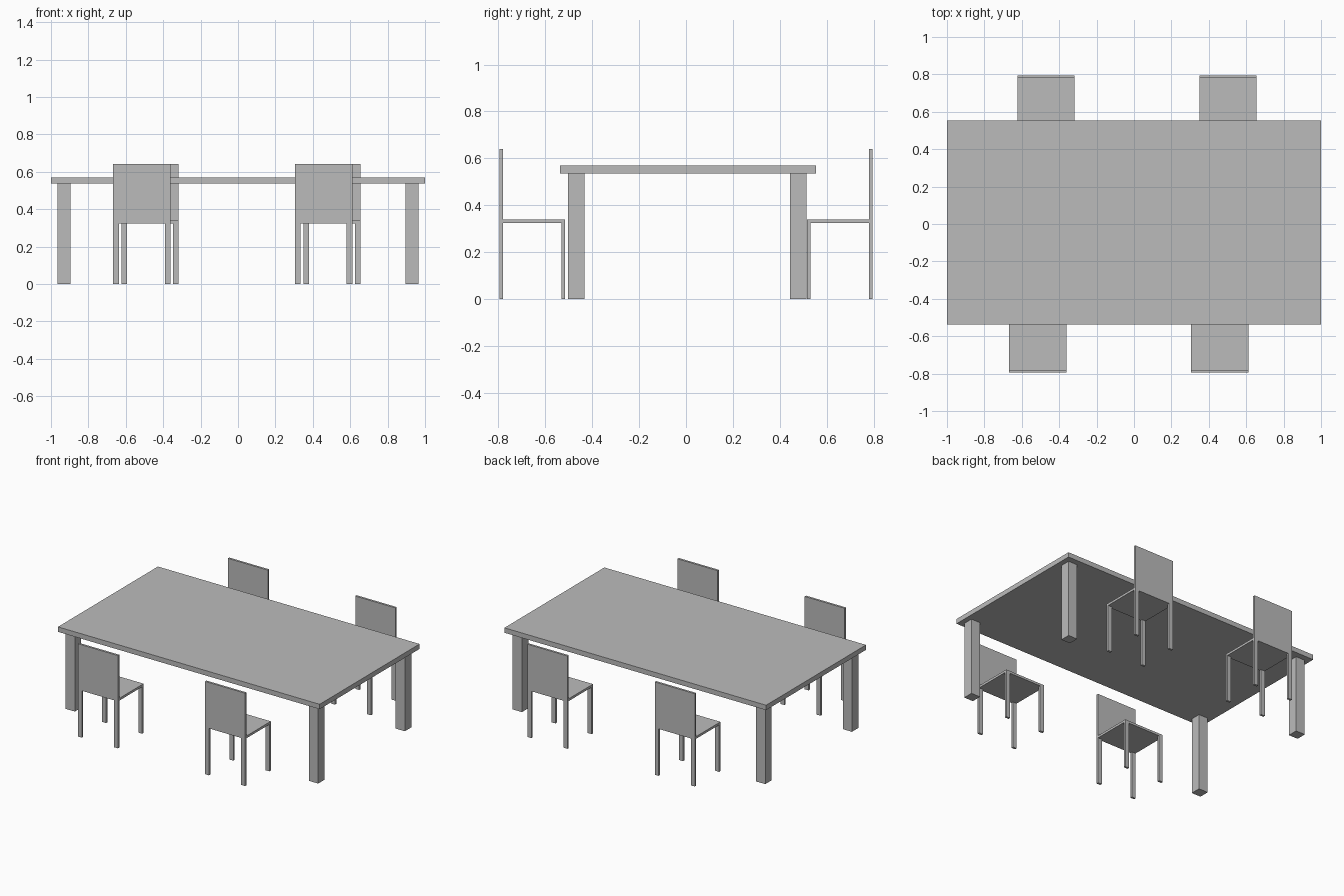
import bpy
from mathutils import Vector

cube = bpy.data.objects.get("Cube")
if cube:
    bpy.data.objects.remove(cube, do_unlink=True)

grey = bpy.data.materials.new("plain_grey")
grey.use_nodes = True
grey.diffuse_color = (0.5, 0.5, 0.5, 1)
grey.node_tree.nodes["Principled BSDF"].inputs["Base Color"].default_value = (0.5, 0.5, 0.5, 1)


def box(name, xs, ys, zs):
    """Box spanning the given (min, max) ranges."""
    low, high = (Vector(c) for c in zip(xs, ys, zs))
    bpy.ops.mesh.primitive_cube_add(size=1)
    ob = bpy.context.object
    ob.name = name
    for v in ob.data.vertices:
        v.co = (low + high) / 2 + v.co * (high - low)
    ob.data.materials.append(grey)


# Table
TOP_UNDERSIDE = 0.536
box("table_top", (-1, 1), (-0.537, 0.554), (TOP_UNDERSIDE, 0.57))
for side, x in (("right", -0.965), ("left", 0.895)):
    for end, y in (("front", -0.503), ("back", 0.443)):
        box(f"table_leg_{end}_{side}", (x, x + 0.07), (y, y + 0.07), (0, TOP_UNDERSIDE))

# Chairs: outer edge is the backrest, inner edge faces the table
WIDTH, LEG, THICK = 0.306, 0.03, 0.015
OUTER, INNER = 0.795, 0.515
SEAT_LOW, SEAT_HIGH, BACK_TOP = 0.324, 0.34, 0.641


def chair(label, x, facing):
    def ys(a, b):
        return tuple(sorted((a * facing, b * facing)))

    across = (x, x + WIDTH)
    box(f"{label}_seat", across, ys(INNER, OUTER - THICK), (SEAT_LOW, SEAT_HIGH))
    box(f"{label}_backrest", across, ys(OUTER - THICK, OUTER), (SEAT_LOW, BACK_TOP))
    for side, lx in (("a", x), ("b", x + WIDTH - LEG)):
        for end, y in (("inner", INNER), ("outer", OUTER - THICK)):
            box(f"{label}_{end}_leg_{side}", (lx, lx + LEG), ys(y, y + THICK), (0, SEAT_LOW))


chair("front_right_chair", -0.667, -1)
chair("front_left_chair", 0.305, -1)
chair("back_right_chair", -0.624, 1)
chair("back_left_chair", 0.35, 1)
